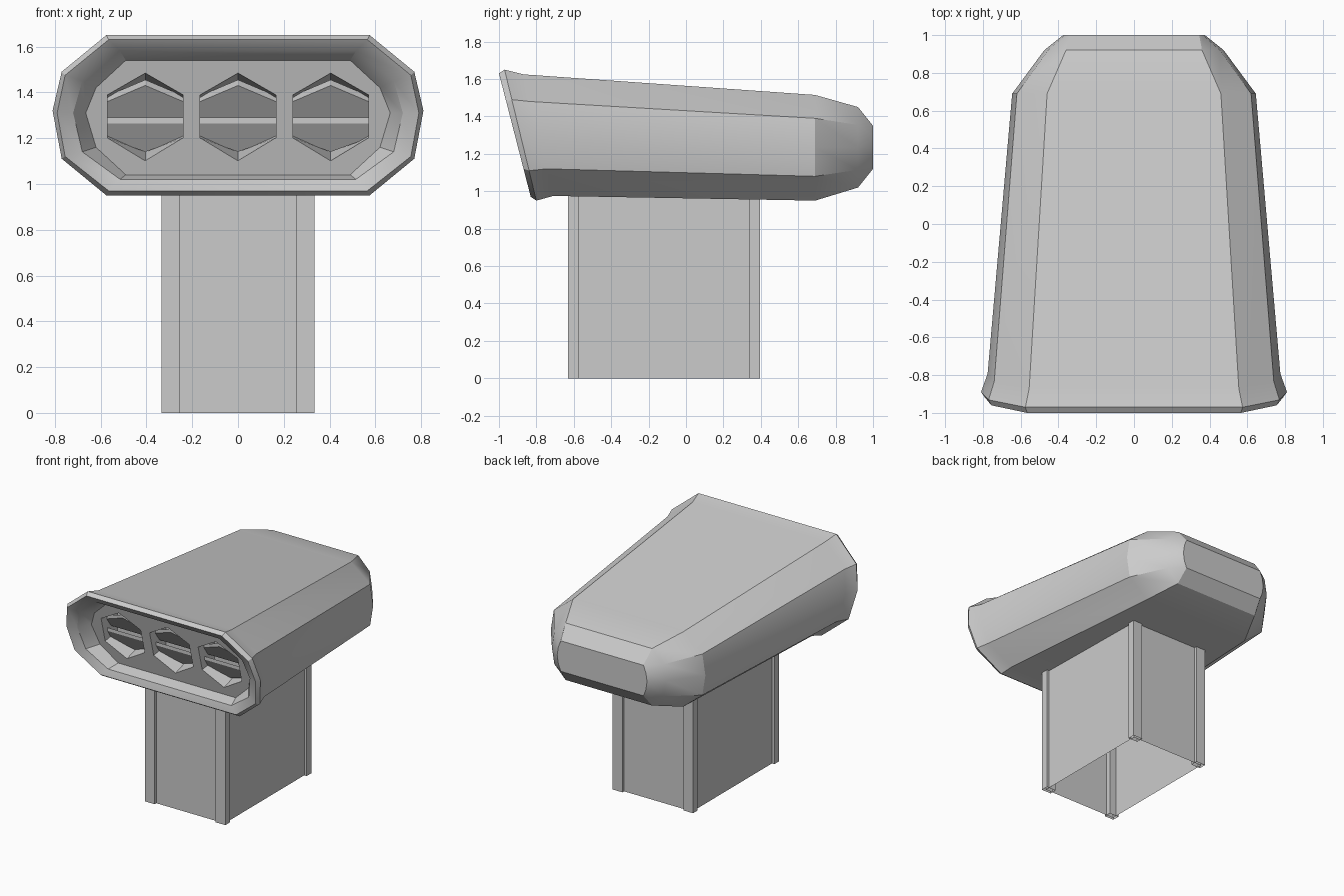
import bpy, bmesh, math

if "Cube" in bpy.data.objects:
    bpy.data.objects.remove(bpy.data.objects["Cube"])


def make_object(name, verts, faces, smooth=False):
    mesh = bpy.data.meshes.new(name)
    mesh.from_pydata(verts, [], faces)
    bm = bmesh.new()
    bm.from_mesh(mesh)
    bmesh.ops.recalc_face_normals(bm, faces=bm.faces)
    bm.to_mesh(mesh)
    bm.free()
    ob = bpy.data.objects.new(name, mesh)
    bpy.context.collection.objects.link(ob)
    return ob


def activate(ob):
    bpy.ops.object.select_all(action='DESELECT')
    ob.select_set(True)
    bpy.context.view_layer.objects.active = ob


def loft(rings, caps=True):
    """Join equal rings of points with quads, optionally capping both ends."""
    n = len(rings[0])
    verts = [p for r in rings for p in r]
    faces = [(k * n + i, k * n + (i + 1) % n, (k + 1) * n + (i + 1) % n, (k + 1) * n + i)
             for k in range(len(rings) - 1) for i in range(n)]
    if caps:
        faces += [tuple(range(n)), tuple(range(len(verts) - n, len(verts)))]
    return verts, faces


def ring(xs, zs, y_top, y_bot):
    """Ten-sided section; y slopes from the top edge to the bottom edge."""
    half = list(zip((xs[0], xs[1], xs[2], xs[1], xs[0]), zs))
    pts = half + [(-x, z) for x, z in reversed(half)]
    t = lambda z: (z - zs[4]) / (zs[0] - zs[4])
    return [(x, y_bot + (y_top - y_bot) * t(z), z) for x, z in pts]


def front_y(z, inset=0):
    return -0.83 - 0.258 * (z - 0.97) + inset


# Head: recess floor, recess edge, rim, flared lip, body and rounded back
sections = [
    ((.49, .62, .665), (1.54, 1.42, 1.31, 1.16, 1.04), front_y(1.54, .12), front_y(1.04, .12)),
    ((.515, .68, .72), (1.58, 1.45, 1.31, 1.14, 1.02), front_y(1.58, .03), front_y(1.02, .03)),
    ((.565, .755, .79), (1.63, 1.475, 1.31, 1.12, .97), -1.0, -.83),
    ((.575, .77, .81), (1.65, 1.49, 1.32, 1.11, .95), -.97, -.80),
    ((.555, .74, .775), (1.625, 1.48, 1.31, 1.12, .975), -.87, -.71),
    ((.46, .62, .645), (1.515, 1.39, 1.235, 1.08, .95), .69, .69),
    ((.36, .455, .475), (1.45, 1.355, 1.235, 1.115, 1.02), .92, .92),
    ((.345, .365, .375), (1.35, 1.30, 1.235, 1.17, 1.12), 1.0, 1.0),
]
head = make_object("head", *loft([ring(*s) for s in sections]))


# Three tapered hexagonal vents cut into the recess floor
def hexagon(cx, z_points, y_of):
    top, up, low, bot = z_points
    w = .165
    pts = [(0, top), (w, up), (w, low), (0, bot), (-w, low), (-w, up)]
    return [(cx + x, y_of(z), z) for x, z in pts]


centres = (-.405, 0, .405)
for cx in centres:
    cutter = make_object("vent_cutter", *loft([
        hexagon(cx, (1.485, 1.39, 1.20, 1.10), lambda z: front_y(z, .115)),
        hexagon(cx, (1.445, 1.355, 1.22, 1.14), lambda z: -.62)]))
    cutter.hide_render = True
    mod = head.modifiers.new("vent", 'BOOLEAN')
    mod.operation = 'DIFFERENCE'
    mod.solver = 'EXACT'
    mod.object = cutter
    activate(head)
    bpy.ops.object.modifier_apply(modifier=mod.name)
    bpy.data.objects.remove(cutter)
activate(head)
bpy.ops.object.shade_smooth_by_angle(angle=math.radians(30))

# Two slanted slats with front lips in each vent
for i, cx in enumerate(centres):
    w = .165
    upper = lambda z: -.80 + (1.43 - z) / .14 * .10
    lower = lambda z: -.74 + (1.265 - z) / .125 * .08
    a = [(cx + x, upper(z), z) for x, z in
         [(-w, 1.29), (w, 1.29), (w, 1.36), (0, 1.43), (-w, 1.36)]]
    a += [(x, y, z + .025) for x, y, z in a[2:]]
    make_object(f"upper_slat_{i}", a, [(0, 1, 2, 3, 4), (2, 5, 6, 3), (3, 6, 7, 4)])
    b = [(cx + x, lower(z), z) for x, z in
         [(w, 1.265), (-w, 1.265), (-w, 1.20), (0, 1.14), (w, 1.20)]]
    b += [(x, y, z + .025) for x, y, z in b[:2]]
    make_object(f"lower_slat_{i}", b, [(0, 1, 2, 3, 4), (0, 5, 6, 1)])


# Pedestal: open-ended shaft with four corner posts
def tube(name, x0, x1, y0, y1, z1=.985):
    sect = [(x0, y0), (x1, y0), (x1, y1), (x0, y1)]
    return make_object(name, *loft([[(x, y, z) for x, y in sect] for z in (0, z1)], caps=False))


tube("shaft", -.315, .315, -.61, .375)
for s, side in ((-1, "left"), (1, "right")):
    x0, x1 = sorted((s * .255, s * .335))
    tube(f"front_{side}_post", x0, x1, -.63, -.575)
    tube(f"back_{side}_post", x0, x1, .34, .395)
